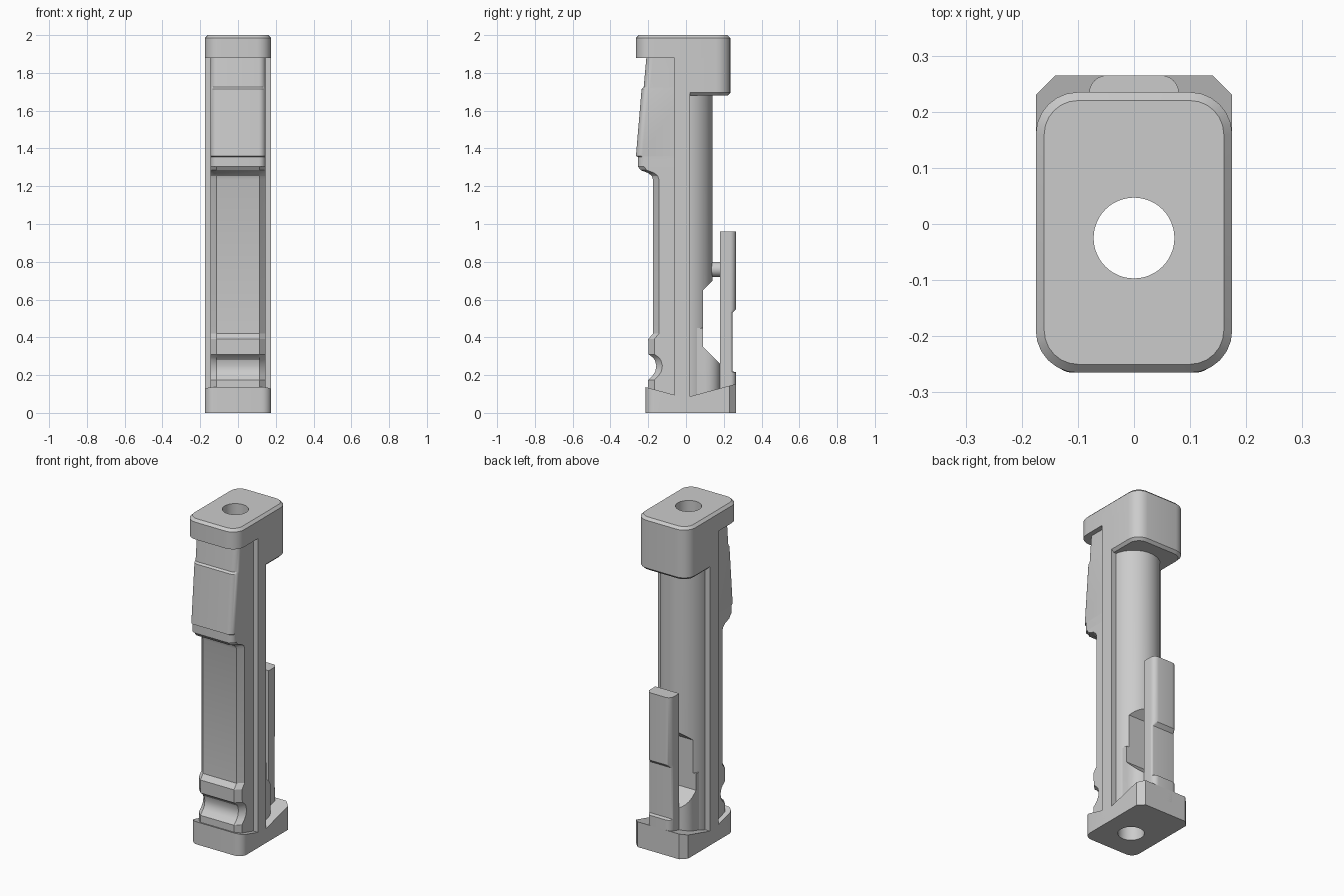
import bpy, bmesh, math

if "Cube" in bpy.data.objects:
    bpy.data.objects.remove(bpy.data.objects["Cube"])

grey = bpy.data.materials.new("light grey")
grey.use_nodes = True
grey.diffuse_color = (0.6, 0.6, 0.6, 1)
grey.node_tree.nodes["Principled BSDF"].inputs["Base Color"].default_value = (0.6, 0.6, 0.6, 1)


def section(x, front, back, rf=0, rb=0, n=6):
    """Rectangle outline with rounded (or n=1 chamfered) front and back corners."""
    pts = []
    corners = [(x, back, rb, 0), (-x, back, rb, 90), (-x, front, rf, 180), (x, front, rf, 270)]
    for cx, cy, r, start in corners:
        if r == 0:
            pts.append((cx, cy))
            continue
        ox = cx - math.copysign(r, cx)
        oy = cy - r if cy == back else cy + r
        for i in range(n + 1):
            a = math.radians(start + 90 * i / n)
            pts.append((ox + r * math.cos(a), oy + r * math.sin(a)))
    return pts


def loft(name, rings):
    """Skin a stack of (outline, height); height may be a function of y."""
    bm = bmesh.new()
    rows = []
    for outline, z in rings:
        rows.append([bm.verts.new((x, y, z(y) if callable(z) else z)) for x, y in outline])
    count = len(rows[0])
    for low, high in zip(rows, rows[1:]):
        for i in range(count):
            j = (i + 1) % count
            bm.faces.new((low[i], low[j], high[j], high[i]))
    bm.faces.new(rows[0][::-1])
    bm.faces.new(rows[-1])
    bmesh.ops.recalc_face_normals(bm, faces=bm.faces)
    mesh = bpy.data.meshes.new(name)
    bm.to_mesh(mesh)
    bm.free()
    mesh.materials.append(grey)
    obj = bpy.data.objects.new(name, mesh)
    bpy.context.collection.objects.link(obj)
    return obj


def circle(r, cy, n=48):
    return [(r * math.cos(i * math.tau / n), cy + r * math.sin(i * math.tau / n)) for i in range(n)]


def cut(obj, cutter):
    mod = obj.modifiers.new("cut", 'BOOLEAN')
    mod.operation = 'DIFFERENCE'
    mod.solver = 'EXACT'
    mod.object = cutter
    with bpy.context.temp_override(object=obj, active_object=obj):
        bpy.ops.object.modifier_apply(modifier=mod.name)


# Top cap: full plate plus the deeper rear block
cap = loft("top_cap", [
    (section(0.175, -0.265, 0.235, 0.075, 0.075), 1.88),
    (section(0.175, -0.265, 0.235, 0.075, 0.075), 1.985),
    (section(0.16, -0.25, 0.22, 0.06, 0.06), 2.0)])
cap_rear = loft("cap_rear_block", [
    (section(0.16, 0.02, 0.22, 0, 0.06), 1.68),
    (section(0.175, 0.02, 0.235, 0, 0.075), 1.695),
    (section(0.175, 0.02, 0.235, 0, 0.075), 1.9)])

# Base with a top that slopes down to the middle from both ends
front_base = section(0.175, -0.215, -0.02, 0.05, 0)
back_base = section(0.175, -0.02, 0.265, 0, 0.035, 1)
base_front = loft("base_front", [
    (front_base, 0), (front_base, lambda y: 0.095 - 0.27 * (y + 0.06))])
base_back = loft("base_back", [
    (back_base, 0), (back_base, lambda y: 0.087 + 0.27 * (y - 0.02))])

# Side rib running the full height
rib_outline = section(0.175, -0.06, 0.02)
rib = loft("side_rib", [(rib_outline, 0.01), (rib_outline, 1.95)])

# Front grip: rounded swell on top, chamfered slim part below
upper = [(1.305, -0.255), (1.355, -0.255), (1.36, -0.265),
         (1.715, -0.235), (1.725, -0.224), (1.9, -0.208)]
grip_upper = loft("grip_upper", [(section(0.145, y, 0, 0.035), z) for z, y in upper])
lower = [(0.08, -0.2), (0.175, -0.2), (0.2, -0.175), (0.22, -0.162), (0.25, -0.157),
         (0.28, -0.165), (0.295, -0.178), (0.31, -0.198), (0.39, -0.2), (0.42, -0.175),
         (1.235, -0.175), (1.255, -0.182), (1.27, -0.2), (1.285, -0.24), (1.305, -0.255)]
grip_lower = loft("grip_lower", [(section(0.145, y, 0, 0.032, 0, 1), z) for z, y in lower])

# Rounded back tube and the block at its foot
tube = loft("back_tube", [(circle(0.145, -0.004), 0.05), (circle(0.145, -0.004), 1.75)])
foot_outline = section(0.13, 0, 0.182, 0, 0.08)
foot = loft("back_foot", [(foot_outline, 0.05), (foot_outline, 0.45)])

# Sloped notch cut into the back
notch_profile = [(0.3, 0.86), (0.09, 0.65), (0.09, 0.35), (0.3, 0.14)]
notch = loft("notch_cutter", [(notch_profile, -0.3), (notch_profile, 0.3)])
for v in notch.data.vertices:
    y, z, x = v.co
    v.co = (x, y, z)
for part in (tube, foot):
    cut(part, notch)

# Long bore through everything
bore = loft("bore_cutter", [(circle(0.072, -0.025), -0.1), (circle(0.072, -0.025), 2.1)])
body = [cap, cap_rear, base_front, base_back, rib, grip_upper, grip_lower, tube, foot]
for part in body:
    cut(part, bore)
for helper in (notch, bore):
    bpy.data.objects.remove(helper)

# Clip with its recessed panel, and the pin that holds it
clip_rows = [(0.08, 0.265), (0.215, 0.265), (0.22, 0.245),
             (0.53, 0.245), (0.55, 0.265), (0.96, 0.265)]
clip = loft("clip", [(section(0.08, 0.18, y, 0, y - 0.233), z) for z, y in clip_rows])
pin = loft("clip_pin", [(circle(0.04, 0, 24), 0), (circle(0.04, 0, 24), 0.11)])
pin.rotation_euler.x = -math.pi / 2
pin.location = (0, 0.08, 0.76)

# Smooth the curves and keep the edges crisp
bpy.ops.object.select_all(action='DESELECT')
for part in body + [clip, pin]:
    part.select_set(True)
bpy.context.view_layer.objects.active = cap
bpy.ops.object.shade_smooth_by_angle(angle=math.radians(25))
